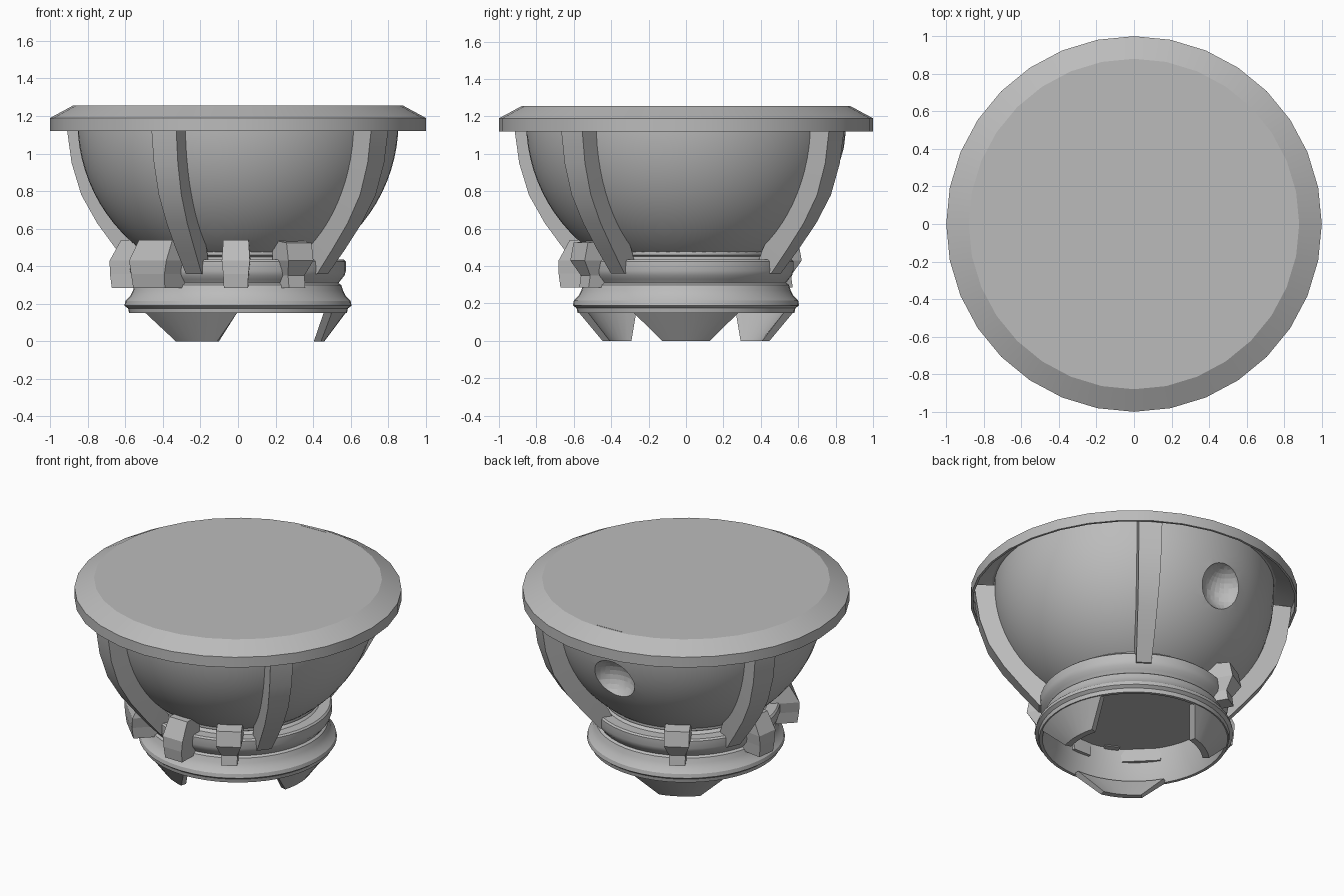
import bpy, bmesh
from math import sin, cos, pi, radians, sqrt
from mathutils import Matrix

cube = bpy.data.objects.get("Cube")
if cube:
    bpy.data.objects.remove(cube, do_unlink=True)

grey = bpy.data.materials.new("plain grey")
grey.use_nodes = True
tone = (0.5, 0.5, 0.5, 1)
grey.diffuse_color = tone
grey.node_tree.nodes["Principled BSDF"].inputs["Base Color"].default_value = tone


def smooth(ob, angle):
    bpy.ops.object.select_all(action='DESELECT')
    ob.select_set(True)
    bpy.context.view_layer.objects.active = ob
    bpy.ops.object.shade_smooth_by_angle(angle=radians(angle))


def finish(name, bm, angle=0):
    """Turn a bmesh into a named object, smooth below the given angle."""
    bmesh.ops.recalc_face_normals(bm, faces=bm.faces)
    mesh = bpy.data.meshes.new(name)
    bm.to_mesh(mesh)
    bm.free()
    mesh.materials.append(grey)
    ob = bpy.data.objects.new(name, mesh)
    bpy.context.collection.objects.link(ob)
    if angle:
        smooth(ob, angle)
    return ob


def lathe(name, profile, sides=32, angle=30):
    """Revolve (radius, height) points; both ends lie on the axis."""
    bm = bmesh.new()
    vs = [bm.verts.new((r, 0, z)) for r, z in profile]
    es = [bm.edges.new(p) for p in zip(vs, vs[1:])]
    bmesh.ops.spin(bm, geom=vs + es, cent=(0, 0, 0), axis=(0, 0, 1),
                   angle=2 * pi, steps=sides, use_duplicate=False)
    bmesh.ops.remove_doubles(bm, verts=bm.verts, dist=1e-4)
    return finish(name, bm, angle)


def loft(name, sections, turn, angle=0):
    """Join equal rings of points with quads, cap the ends, turn about z."""
    bm = bmesh.new()
    rings = [[bm.verts.new(p) for p in s] for s in sections]
    for a, b in zip(rings, rings[1:]):
        for i in range(len(a)):
            j = (i + 1) % len(a)
            bm.faces.new((a[i], a[j], b[j], b[i]))
    bm.faces.new(rings[0])
    bm.faces.new(rings[-1])
    bm.transform(Matrix.Rotation(radians(turn), 4, 'Z'))
    return finish(name, bm, angle)


def slab(r0, r1, half, z, z_out=None):
    """Rectangular section from radius r0 to r1, optionally sloped outward."""
    zo = z if z_out is None else z_out
    return [(r0, -half, z), (r1, -half, zo), (r1, half, zo), (r0, half, z)]


# Lid: a shallow cap with a chamfered rim, hollow underneath
lathe("lid", [(0, 1.235), (0.87, 1.235), (0.985, 1.185), (0.985, 1.12),
              (1, 1.12), (1, 1.19), (0.88, 1.255), (0, 1.255)], angle=20)

# Thin mark on the lid
bm = bmesh.new()
bmesh.ops.create_cube(bm, size=1, matrix=Matrix.Translation((-0.03, 0.857, 1.255))
                      @ Matrix.Rotation(radians(2), 4, 'Z')
                      @ Matrix.Diagonal((0.18, 0.01, 0.003, 1)))
finish("lid_mark", bm)

# Rounded bowl, its upper edge tucked inside the lid
R, mid = 0.855, 1.17
heights = [0.44 + (1.17 - 0.44) * (i / 14) ** 1.3 for i in range(15)]
curve = [(sqrt(R * R - (z - mid) ** 2), z) for z in heights]
bowl = lathe("bowl", [(0, 0.44)] + curve + [(R, 1.24), (0, 1.24)], 64)

# Round dimple in the back of the bowl
bm = bmesh.new()
bmesh.ops.create_uvsphere(bm, u_segments=32, v_segments=16, radius=0.155,
                          matrix=Matrix.Translation((-0.025, 0.85, 0.87)))
cutter = finish("dimple_cutter", bm)
cutter.hide_render = True
cut = bowl.modifiers.new("dimple", 'BOOLEAN')
cut.object = cutter
cut.operation = 'DIFFERENCE'
cut.solver = 'EXACT'
bpy.context.view_layer.objects.active = bowl
bpy.ops.object.modifier_apply(modifier=cut.name)
bpy.data.objects.remove(cutter, do_unlink=True)
smooth(bowl, 30)
even = bowl.modifiers.new("even_shading", 'WEIGHTED_NORMAL')
even.keep_sharp = True

# Collar and flared base, hollow underneath
lathe("base_collar", [
    (0, 0.48), (0.5, 0.48), (0.5, 0.46), (0.48, 0.45), (0.5, 0.435), (0.565, 0.435),
    (0.575, 0.425), (0.575, 0.375), (0.567, 0.35), (0.55, 0.33), (0.535, 0.31),
    (0.55, 0.3), (0.56, 0.27), (0.575, 0.24), (0.6, 0.215), (0.605, 0.19),
    (0.585, 0.175), (0.58, 0.15), (0.56, 0.15), (0.53, 0.23), (0.51, 0.37),
    (0, 0.37)], 48)

# Four curved ribs hugging the bowl
rib = [(0.8, 0.975, 0.072, 1.19), (0.8, 0.97, 0.072, 1.12), (0.78, 0.945, 0.07, 0.95),
       (0.72, 0.89, 0.066, 0.78), (0.62, 0.8, 0.06, 0.63), (0.53, 0.69, 0.054, 0.49),
       (0.47, 0.58, 0.046, 0.36)]
for i, turn in enumerate((-114, -39, 56, 155)):
    loft(f"rib_{i + 1}", [slab(*s) for s in rib], turn, 30)

# Straight clamps, one of them wide
for i, (turn, half) in enumerate(((-91, 0.075), (-135, 0.14), (172, 0.072))):
    loft(f"clamp_{i + 1}", [slab(0.5, 0.67, half * 0.85, 0.285),
                            slab(0.5, 0.68, half * 0.9, 0.36),
                            slab(0.5, 0.68, half, 0.43),
                            slab(0.5, 0.62, half * 0.9, 0.54)], turn)

# Waisted clamps with a narrow foot
for i, turn in enumerate((-60, 120)):
    loft(f"waisted_clamp_{i + 1}", [slab(0.5, 0.63, 0.05, 0.285),
                                    slab(0.5, 0.62, 0.05, 0.35),
                                    slab(0.5, 0.67, 0.077, 0.43),
                                    slab(0.5, 0.65, 0.077, 0.54, 0.525)], turn)

# Three tapered feet following the base ring
for k in range(3):
    cols = []
    for i in range(9):
        u = i / 4 - 1
        top, low = radians(30 * u), radians(16 * u)
        cols.append([(r * cos(a), r * sin(a), z) for r, a, z in
                     ((0.58, top, 0.16), (0.53, top, 0.16), (0.42, low, 0), (0.46, low, 0))])
    loft(f"foot_{k + 1}", cols, 120 * k, 30)
